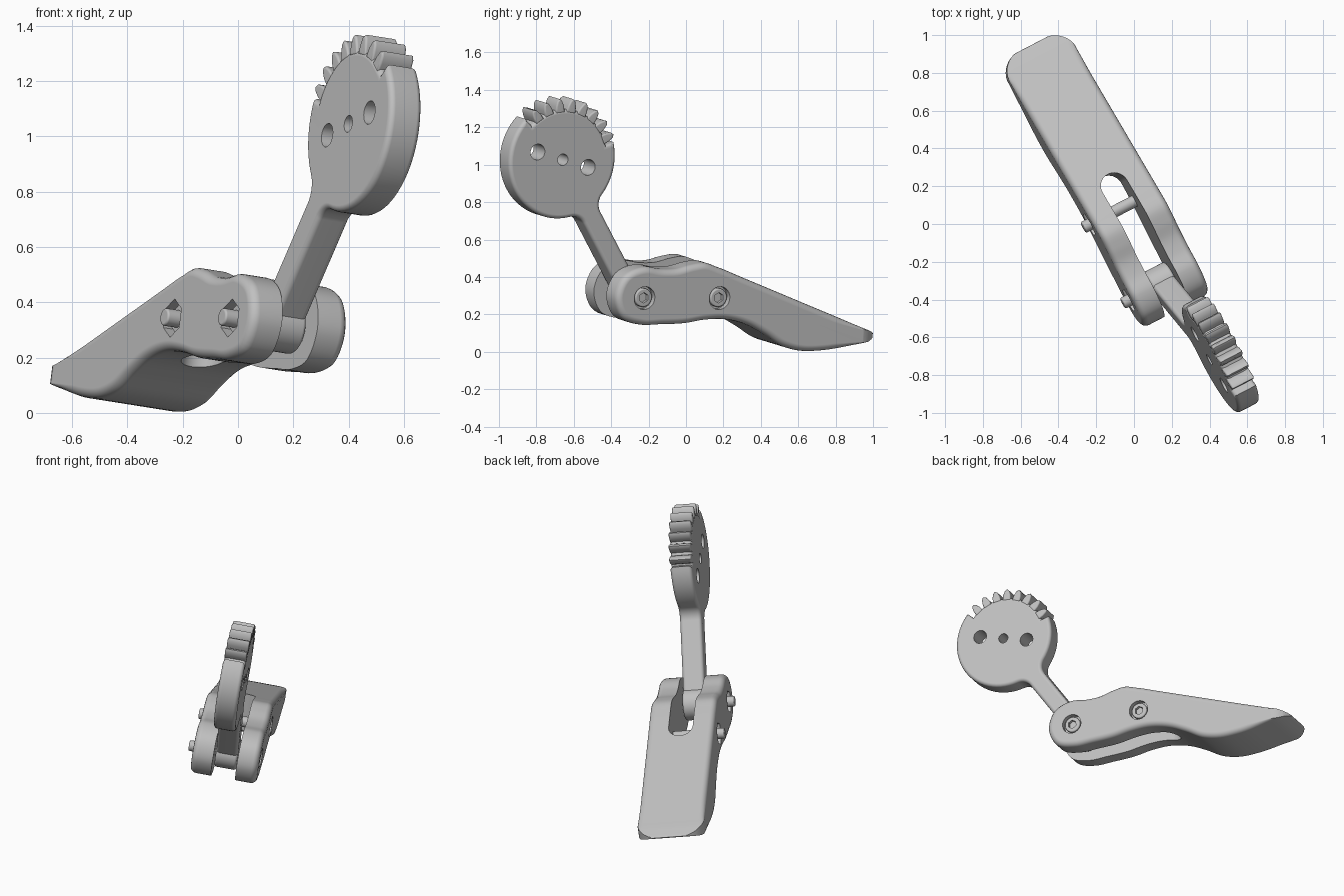
import bpy, bmesh
from math import sin, cos, radians, pi, hypot, asin, degrees
from mathutils import Matrix, Vector

default = bpy.data.objects.get("Cube")
if default:
    bpy.data.objects.remove(default, do_unlink=True)

# One grey for every part
grey = bpy.data.materials.new("satin_grey")
grey.use_nodes = True
grey.diffuse_color = (0.53, 0.53, 0.53, 1)
grey.node_tree.nodes["Principled BSDF"].inputs["Base Color"].default_value = (0.53, 0.53, 0.53, 1)

# Model frame: s runs backward, w to the side, h up, origin on the front pivot
YAW, ROLL = radians(27.5), radians(8)
side = Vector((cos(YAW), sin(YAW), 0))
S = Vector((-sin(YAW), cos(YAW), 0))
W = side * cos(ROLL) - Vector((0, 0, sin(ROLL)))
H = side * sin(ROLL) + Vector((0, 0, cos(ROLL)))
PIVOT = Vector((0.147, -0.313, 0.315))


def place(s, w, h):
    return PIVOT + S * s + W * w + H * h


def arc(cx, cy, r, a0, a1, step=5):
    n = max(1, round(abs(a1 - a0) / step))
    angles = [radians(a0 + (a1 - a0) * i / n) for i in range(n + 1)]
    return [(cx + r * cos(a), cy + r * sin(a)) for a in angles]


def ring(cx, cy, r, sides=32):
    return arc(cx, cy, r, 90, 450, 360 / sides)[:-1]


def clean(points):
    """Drop coincident neighbours and make the loop counter-clockwise."""
    pts = [p for i, p in enumerate(points)
           if hypot(p[0] - points[i - 1][0], p[1] - points[i - 1][1]) > 1e-4]
    area = sum(pts[i - 1][0] * p[1] - p[0] * pts[i - 1][1] for i, p in enumerate(pts))
    return pts if area > 0 else pts[::-1]


def smooth_loop(points, per=6):
    """Closed smooth curve through the points, safe for uneven spacing."""
    p = [Vector(q) for q in points]
    n = len(p)
    vel = []
    for i in range(n):
        a, b = p[i] - p[i - 1], p[(i + 1) % n] - p[i]
        la, lb = a.length, b.length
        vel.append((a / la * lb + b / lb * la) / (la + lb))
    out = []
    for i in range(n):
        j = (i + 1) % n
        ln = (p[j] - p[i]).length
        for k in range(per):
            t = k / per
            q = (p[i] * (2*t**3 - 3*t*t + 1) + vel[i] * ln * (t**3 - 2*t*t + t)
                 + p[j] * (3*t*t - 2*t**3) + vel[j] * ln * (t**3 - t*t))
            out.append((q.x, q.y))
    return out


def inset(pts, d, fade):
    out = []
    for i, p in enumerate(pts):
        p, a, b = Vector(p), Vector(pts[i - 1]), Vector(pts[(i + 1) % len(pts)])
        e0, e1 = (p - a).normalized(), (b - p).normalized()
        n0, n1 = Vector((-e0.y, e0.x)), Vector((-e1.y, e1.x))
        m = (n0 + n1).normalized()
        out.append(p + m * (d * fade(p.x) / max(0.6, m.dot(n0))))
    return out


def prism(name, points, lo, hi, r=0, fade=lambda s: 1, plan=False, steps=4):
    """Extrude a side (or plan) outline between lo and hi with rounded rims."""
    pts = clean(points)
    quarter = [pi / 2 * (1 - k / steps) for k in range(steps + 1)] if r else [0]
    layers = [(lo + r * (1 - sin(a)), r * (1 - cos(a))) for a in quarter]
    layers += [(hi - r * (1 - sin(a)), r * (1 - cos(a))) for a in reversed(quarter)]
    bm = bmesh.new()
    loops = []
    for depth, d in layers:
        loops.append([bm.verts.new(place(x, y, depth) if plan else place(x, depth, y))
                      for x, y in inset(pts, d, fade)])
    n = len(pts)
    for a, b in zip(loops, loops[1:]):
        for i in range(n):
            bm.faces.new((a[i], a[(i + 1) % n], b[(i + 1) % n], b[i]))
    bm.faces.new(loops[0])
    bm.faces.new(loops[-1])
    bmesh.ops.recalc_face_normals(bm, faces=bm.faces)
    mesh = bpy.data.meshes.new(name)
    bm.to_mesh(mesh)
    bm.free()
    mesh.materials.append(grey)
    obj = bpy.data.objects.new(name, mesh)
    bpy.context.collection.objects.link(obj)
    parts.append(obj)
    return obj


def activate(obj):
    bpy.ops.object.select_all(action='DESELECT')
    obj.select_set(True)
    bpy.context.view_layer.objects.active = obj


def cut(obj, cutter, operation='DIFFERENCE'):
    mod = obj.modifiers.new("cut", 'BOOLEAN')
    mod.operation, mod.solver, mod.object = operation, 'EXACT', cutter
    activate(obj)
    bpy.ops.object.modifier_apply(modifier=mod.name)
    parts.remove(cutter)
    bpy.data.objects.remove(cutter, do_unlink=True)


parts = []

# Lever: forked front, humped top, hooked thumb blade at the back
profile = [(-.165, 0), (-.118, .118), (0, .165), (.1, .153), (.19, .155), (.28, .177),
           (.36, .187), (.44, .164), (.6, .106), (1, -.04), (1.3, -.15), (1.4, -.188),
           (1.437, -.208), (1.4, -.228), (1.26, -.262), (1.1, -.287), (.96, -.287),
           (.86, -.262), (.75, -.2), (.645, -.15), (.5, -.118), (.38, -.122),
           (.265, -.14), (.12, -.146), (0, -.148), (-.115, -.112)]
lever = prism("lever", smooth_loop(profile), -.2, .2, .035,
              fade=lambda s: min(1, max(0, (1.42 - s) / .25)))
blade_plan = [(-.4, -.202)] + arc(1.31, -.072, .13, -90, 0, 9) + arc(1.31, .072, .13, 0, 90, 9) + [(-.4, .202)]
cut(lever, prism("blade_plan", blade_plan, -.6, .6, plan=True), 'INTERSECT')
slot = [(-.4, -.073)] + arc(.57, 0, .073, -90, 90, 9) + [(-.4, .073)]
cut(lever, prism("slot", slot, -.6, .6, plan=True))

# Bolts: socket head on one cheek, nut and threaded end on the other
for label, s in (("front", 0), ("rear", .452)):
    cut(lever, prism("counterbore", ring(s, 0, .062), .165, .3))
    cut(lever, prism("nut_pocket", ring(s, 0, .07, 6), -.3, -.16))
    head = prism(label + "_bolt_head", ring(s, 0, .05), .15, .192, .008)
    cut(head, prism("socket", ring(s, 0, .028, 6), .17, .25))
    prism(label + "_bolt_shank", ring(s, 0, .032), -.235, .16, .008)
    prism(label + "_nut", ring(s, 0, .056, 6), -.178, -.15, .004)

# Swing arm with its round plate; the gear sector is stepped down to the root
CS, CH, R, ROOT, HALF, FIL = -.476, .728, .32, .27, .058, .08
TOWARD = -56.8
spread = degrees(asin((HALF + FIL) / (R + FIL)))
near, far = TOWARD + spread, 360 + TOWARD - spread
across = TOWARD + 90


def fillet(angle, a0, a1):
    a = radians(angle)
    return arc(CS + (R + FIL) * cos(a), CH + (R + FIL) * sin(a), FIL, a0, a1, 8)


outline = (arc(CS, CH, R, near, 17) + arc(CS, CH, ROOT, 17, 137) + arc(CS, CH, R, 137, far)
           + fillet(far, far - 180, across)
           + arc(0, 0, HALF, across + 180, across + 360, 12)
           + fillet(near, across + 180, near + 180))
T = .066
arm = prism("swing_arm", outline, -T, T, .022)
for offset, r in ((-.16, .043), (0, .031), (.16, .043)):
    a = radians(-15)
    cut(arm, prism("hole", ring(CS + offset * cos(a), CH + offset * sin(a), r), -.2, .2))
prism("arm_eye", ring(0, 0, .095, 40), -T, T, .015)

# Gear teeth
TOOTH = [(.255, -6), (.29, -4.8), (.318, -2.6), (.329, 0), (.318, 2.6), (.29, 4.8), (.255, 6)]
for k in range(8):
    mid = 24.5 + 14.5 * k
    shape = [(CS + r * cos(radians(mid + a)), CH + r * sin(radians(mid + a))) for r, a in TOOTH]
    prism("tooth_%d" % (k + 1), shape, -T, T, .009, steps=3)

# Smooth shading with crisp edges
for obj in parts:
    activate(obj)
    bpy.ops.object.shade_smooth_by_angle(angle=radians(35))
    weighted = obj.modifiers.new("even_shading", 'WEIGHTED_NORMAL')
    weighted.keep_sharp = True
